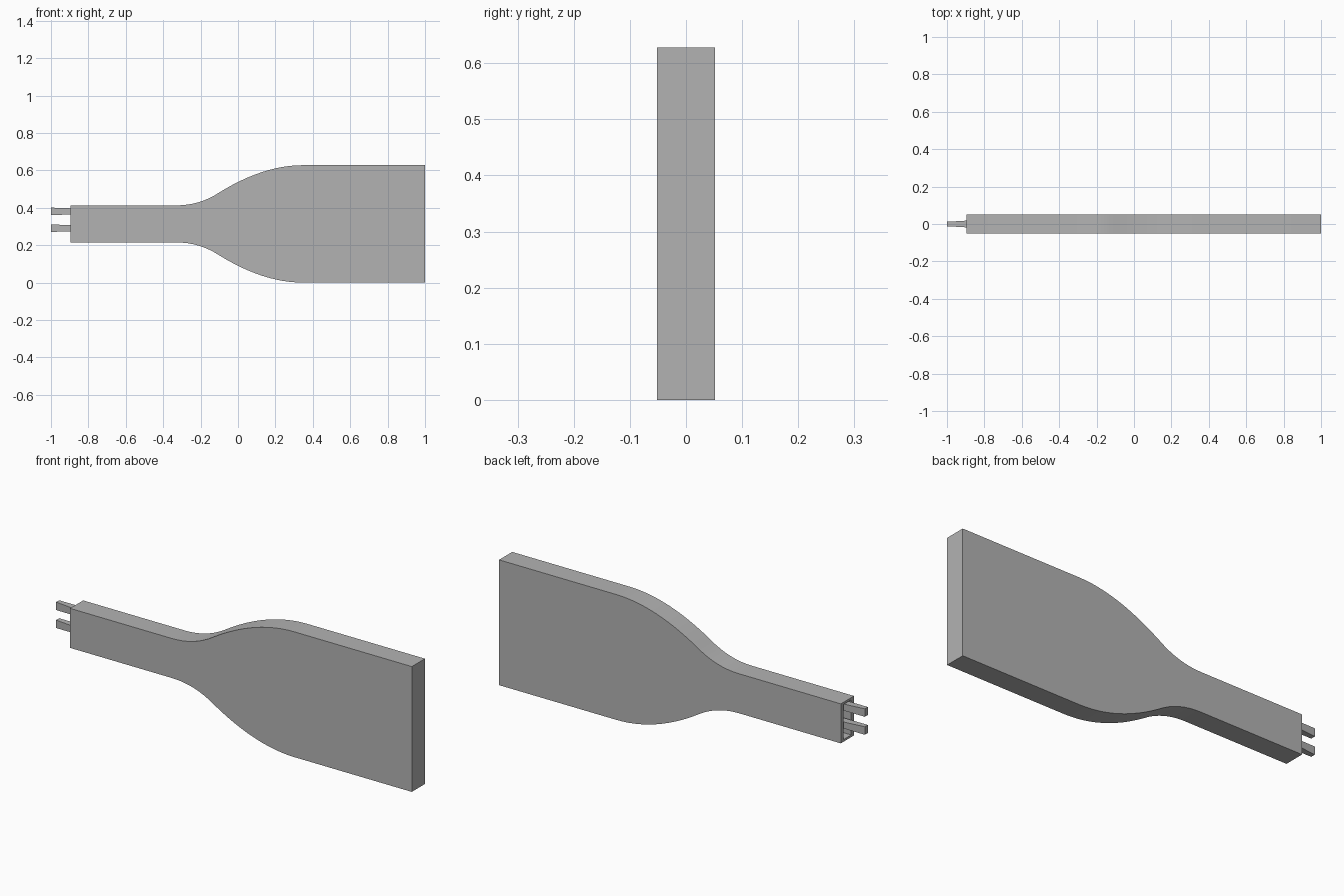
import bpy, bmesh

cube = bpy.data.objects.get("Cube")
if cube:
    bpy.data.objects.remove(cube, do_unlink=True)

grey = bpy.data.materials.new("plain_grey")
grey.use_nodes = True
colour = (0.45, 0.45, 0.45, 1)
grey.diffuse_color = colour
grey.node_tree.nodes["Principled BSDF"].inputs["Base Color"].default_value = colour


def loft(name, sections):
    """Skin rectangles (x, centre z, half depth, half height) and cap both ends."""
    bm = bmesh.new()
    rings = [[bm.verts.new((x, sy * hy, cz + sz * hz))
              for sy, sz in ((-1, -1), (1, -1), (1, 1), (-1, 1))]
             for x, cz, hy, hz in sections]
    for a, b in zip(rings, rings[1:]):
        for i in range(4):
            j = (i + 1) % 4
            bm.faces.new((a[i], a[j], b[j], b[i]))
    bm.faces.new(rings[0])
    bm.faces.new(rings[-1])
    bmesh.ops.recalc_face_normals(bm, faces=bm.faces)
    mesh = bpy.data.meshes.new(name)
    bm.to_mesh(mesh)
    bm.free()
    mesh.materials.append(grey)
    obj = bpy.data.objects.new(name, mesh)
    bpy.context.collection.objects.link(obj)
    bpy.ops.object.select_all(action='DESELECT')
    obj.select_set(True)
    bpy.context.view_layer.objects.active = obj
    bpy.ops.object.shade_smooth_by_angle(angle=0.5)
    return obj


def quadratic(p, q, r, steps):
    """Points on a quadratic curve, without the first one."""
    return [tuple((1 - t) ** 2 * a + 2 * t * (1 - t) * b + t * t * c
                  for a, b, c in zip(p, q, r))
            for t in (k / steps for k in range(1, steps + 1))]


MID = 0.314
DEPTH = 0.052
MOUTH = -0.895

# Body outline: narrow neck, S-shaped shoulder, broad blade
neck, bend, shoulder = (-0.33, 0.099), (-0.1, 0.168), (0.35, 0.314)
outline = [(MOUTH, 0.099), neck]
outline += quadratic(neck, (-0.205, 0.099), bend, 8)
outline += quadratic(bend, (0.135, 0.314), shoulder, 12)
outline.append((1.0, 0.314))

# Recessed socket in the neck end, continuing into the outer shell
socket = [(-0.79, MID, 0.03, 0.088), (MOUTH, MID, 0.03, 0.088)]
loft("paddle_body", socket + [(x, MID, DEPTH, h) for x, h in outline])

# Two tapering prongs seated in the socket
for label, z in (("lower", 0.291), ("upper", 0.381)):
    loft(label + "_prong", [(-1.0, z, 0.012, 0.02),
                            (-0.79, z, 0.024, 0.013)])
